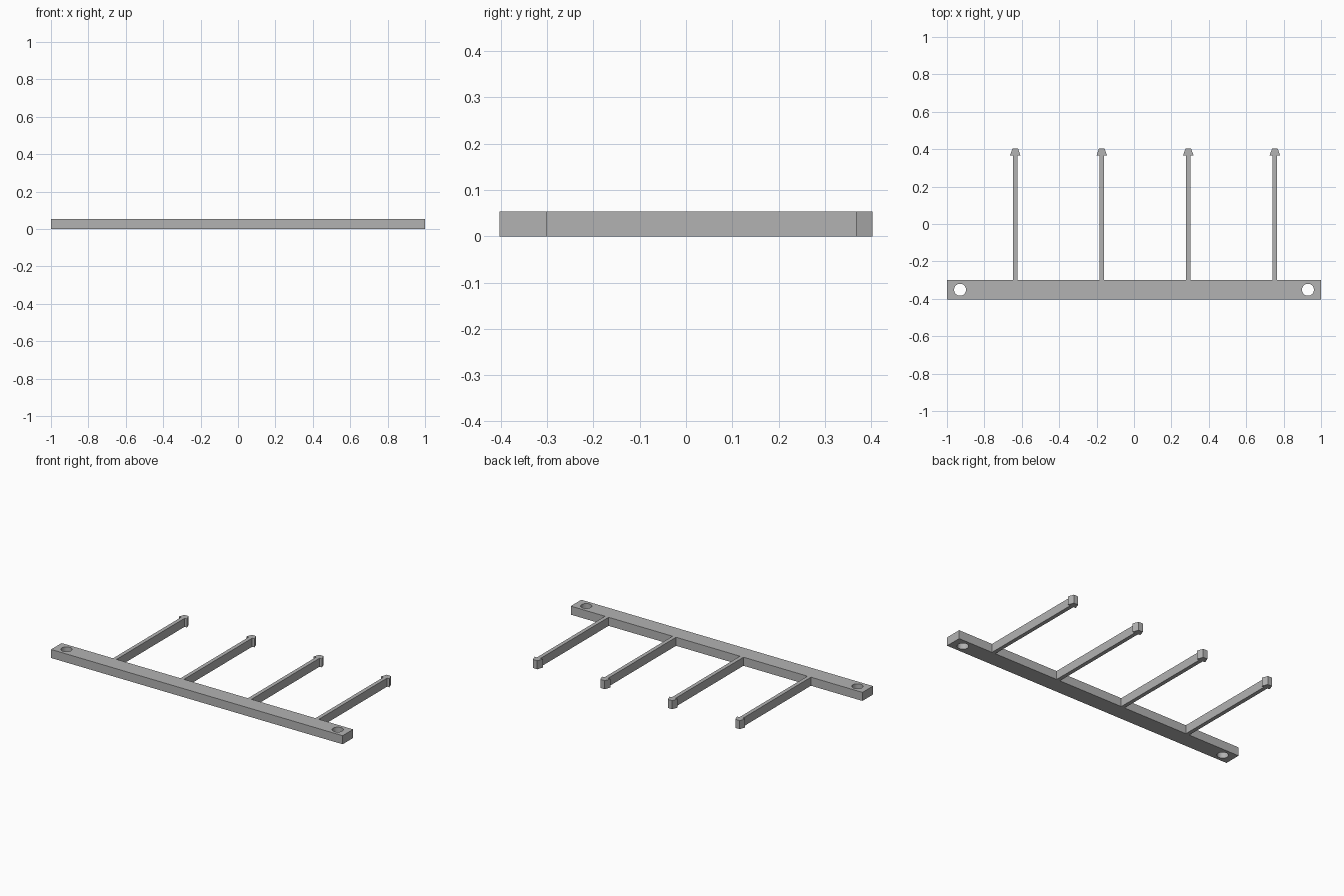
import bpy
import bmesh

if "Cube" in bpy.data.objects:
    bpy.data.objects.remove(bpy.data.objects["Cube"])

HEIGHT = 0.053
BACK, FRONT, TIP = -0.30, -0.403, 0.403

grey = bpy.data.materials.new("plain grey")
grey.diffuse_color = (0.45, 0.45, 0.45, 1)
grey.use_nodes = True
grey.node_tree.nodes["Principled BSDF"].inputs["Base Color"].default_value = grey.diffuse_color


def extruded(name, outline):
    """Solid made by raising a flat outline from the ground to HEIGHT."""
    bm = bmesh.new()
    face = bm.faces.new([bm.verts.new((x, y, 0)) for x, y in outline])
    up = bmesh.ops.extrude_face_region(bm, geom=[face])["geom"]
    verts = [v for v in up if isinstance(v, bmesh.types.BMVert)]
    bmesh.ops.translate(bm, verts=verts, vec=(0, 0, HEIGHT))
    bmesh.ops.recalc_face_normals(bm, faces=bm.faces)
    mesh = bpy.data.meshes.new(name)
    bm.to_mesh(mesh)
    bm.free()
    mesh.materials.append(grey)
    obj = bpy.data.objects.new(name, mesh)
    bpy.context.collection.objects.link(obj)
    return obj


# Mounting bar
bar = extruded("mounting_bar", [(-1, FRONT), (1, FRONT), (1, BACK), (-1, BACK)])

# Screw holes through both ends of the bar
for side in (-1, 1):
    bpy.ops.mesh.primitive_cylinder_add(
        vertices=32, radius=0.032, depth=0.2,
        location=(side * 0.93, (FRONT + BACK) / 2, HEIGHT / 2))
    cutter = bpy.context.object
    cutter.name = "screw_hole_cutter"
    cutter.data.materials.append(grey)
    cutter.hide_render = True
    cutter.hide_set(True)
    cut = bar.modifiers.new("screw_hole", 'BOOLEAN')
    cut.operation = 'DIFFERENCE'
    cut.solver = 'EXACT'
    cut.object = cutter

# Four prongs, each a thin arm ending in a tapered barb
half_profile = [(0.012, BACK), (0.012, 0.367), (0.028, 0.367), (0.015, TIP)]
for i in range(4):
    cx = -0.635 + i * 0.4627
    right = [(cx + x, y) for x, y in half_profile]
    left = [(cx - x, y) for x, y in reversed(half_profile)]
    extruded("prong", right + left)
